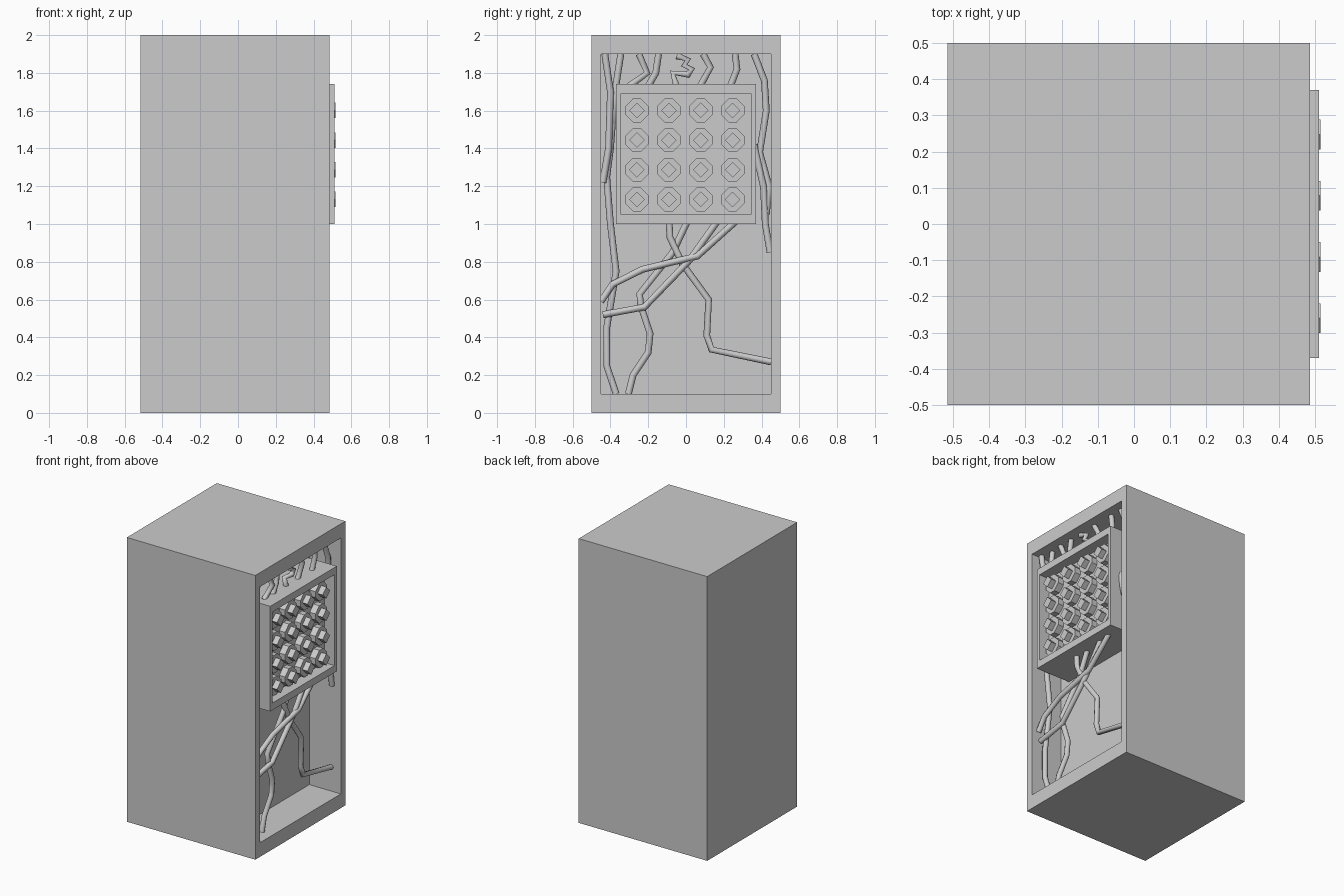
import bpy, bmesh, math

def finish(name, bm):
    bmesh.ops.recalc_face_normals(bm, faces=bm.faces)
    me = bpy.data.meshes.new(name)
    bm.to_mesh(me)
    bm.free()
    ob = bpy.data.objects.new(name, me)
    bpy.context.collection.objects.link(ob)
    return ob

def hollow_box(name, x, y, z, iy, iz, depth):
    """Box whose +x face has a rectangular recess."""
    bm = bmesh.new()
    def ring(px, ys, zs):
        return [bm.verts.new((px, a, b)) for a, b in
                ((ys[0], zs[0]), (ys[1], zs[0]), (ys[1], zs[1]), (ys[0], zs[1]))]
    rings = [ring(x[0], y, z), ring(x[1], y, z), ring(x[1], iy, iz), ring(x[1] - depth, iy, iz)]
    for a, b in zip(rings, rings[1:]):
        for i in range(4):
            j = (i + 1) % 4
            bm.faces.new((a[i], a[j], b[j], b[i]))
    bm.faces.new(rings[0])
    bm.faces.new(rings[-1])
    return finish(name, bm)

def prism(bm, outline, x0, x1):
    lo = [bm.verts.new((x0, a, b)) for a, b in outline]
    hi = [bm.verts.new((x1, a, b)) for a, b in outline]
    n = len(lo)
    for i in range(n):
        bm.faces.new((lo[i], lo[(i + 1) % n], hi[(i + 1) % n], hi[i]))
    bm.faces.new(lo)
    bm.faces.new(hi)

# Cabinet and the panel inside its opening
hollow_box("cabinet", (-0.515, 0.485), (-0.5, 0.5), (0, 2), (-0.45, 0.45), (0.1, 1.9), 0.245)
hollow_box("panel", (0.24, 0.51), (-0.37, 0.37), (1.0, 1.74), (-0.345, 0.345), (1.05, 1.69), 0.08)

# 4 x 4 grid of buttons: chamfered diamond base with a smaller diamond on top
r, c = 0.067, 0.021
base = [(c, r - 0.004), (r - 0.004, c), (r - 0.004, -c), (c, -r + 0.004),
        (-c, -r + 0.004), (-r + 0.004, -c), (-r + 0.004, c), (-c, r - 0.004)]
cap = [(0, 0.041), (0.041, 0), (0, -0.041), (-0.041, 0)]
for row in range(4):
    for col in range(4):
        y, z = -0.26 + 0.169 * col, 1.13 + 0.157 * row
        bm = bmesh.new()
        prism(bm, [(y + a, z + b) for a, b in base], 0.425, 0.475)
        prism(bm, [(y + a, z + b) for a, b in cap], 0.47, 0.515)
        finish("button", bm)

# Cables: depth x, then (y, z) path points
cables = [
    (0.40, [(0.01, 1.02), (-0.07, 0.85), (-0.245, 0.63), (-0.24, 0.57), (-0.19, 0.42),
            (-0.2, 0.32), (-0.28, 0.2), (-0.305, 0.1)]),
    (0.42, [(0.17, 1.02), (0.02, 0.81), (-0.22, 0.56), (-0.44, 0.52)]),
    (0.43, [(0.27, 1.02), (0.06, 0.83), (-0.23, 0.76), (-0.39, 0.68), (-0.45, 0.59)]),
    (0.41, [(-0.09, 1.02), (-0.085, 0.93), (-0.02, 0.79), (0.12, 0.6), (0.11, 0.41),
            (0.135, 0.335), (0.45, 0.27)]),
    (0.42, [(-0.43, 1.9), (-0.4, 1.7), (-0.41, 1.4), (-0.44, 1.22)]),
    (0.40, [(-0.345, 1.9), (-0.37, 1.74), (-0.385, 1.6), (-0.4, 1.4), (-0.42, 1.25), (-0.4, 1.0),
            (-0.37, 0.75), (-0.42, 0.45), (-0.42, 0.25), (-0.37, 0.1)]),
    (0.41, [(0.36, 1.9), (0.415, 1.76), (0.425, 1.6), (0.39, 1.38), (0.44, 1.2), (0.425, 1.05)]),
    (0.42, [(0.36, 1.42), (0.41, 1.2), (0.42, 1.0), (0.445, 0.85)]),
    (0.41, [(-0.25, 1.9), (-0.205, 1.8), (-0.3, 1.73)]),
    (0.41, [(-0.145, 1.9), (-0.16, 1.8), (-0.2, 1.73)]),
    (0.41, [(-0.05, 1.89), (0.01, 1.87), (-0.01, 1.84), (0.03, 1.82), (0.01, 1.79), (-0.07, 1.8), (-0.05, 1.73)]),
    (0.41, [(0.09, 1.9), (0.13, 1.83), (0.075, 1.73)]),
    (0.41, [(0.26, 1.9), (0.27, 1.82), (0.235, 1.73)]),
]
for x, pts in cables:
    cu = bpy.data.curves.new("cable", 'CURVE')
    cu.dimensions = '3D'
    cu.bevel_depth = 0.018
    cu.bevel_resolution = 2
    cu.use_fill_caps = True
    sp = cu.splines.new('POLY')
    sp.points.add(len(pts) - 1)
    for p, (a, b) in zip(sp.points, pts):
        p.co = (x, a, b, 1)
    bpy.context.collection.objects.link(bpy.data.objects.new("cable", cu))
